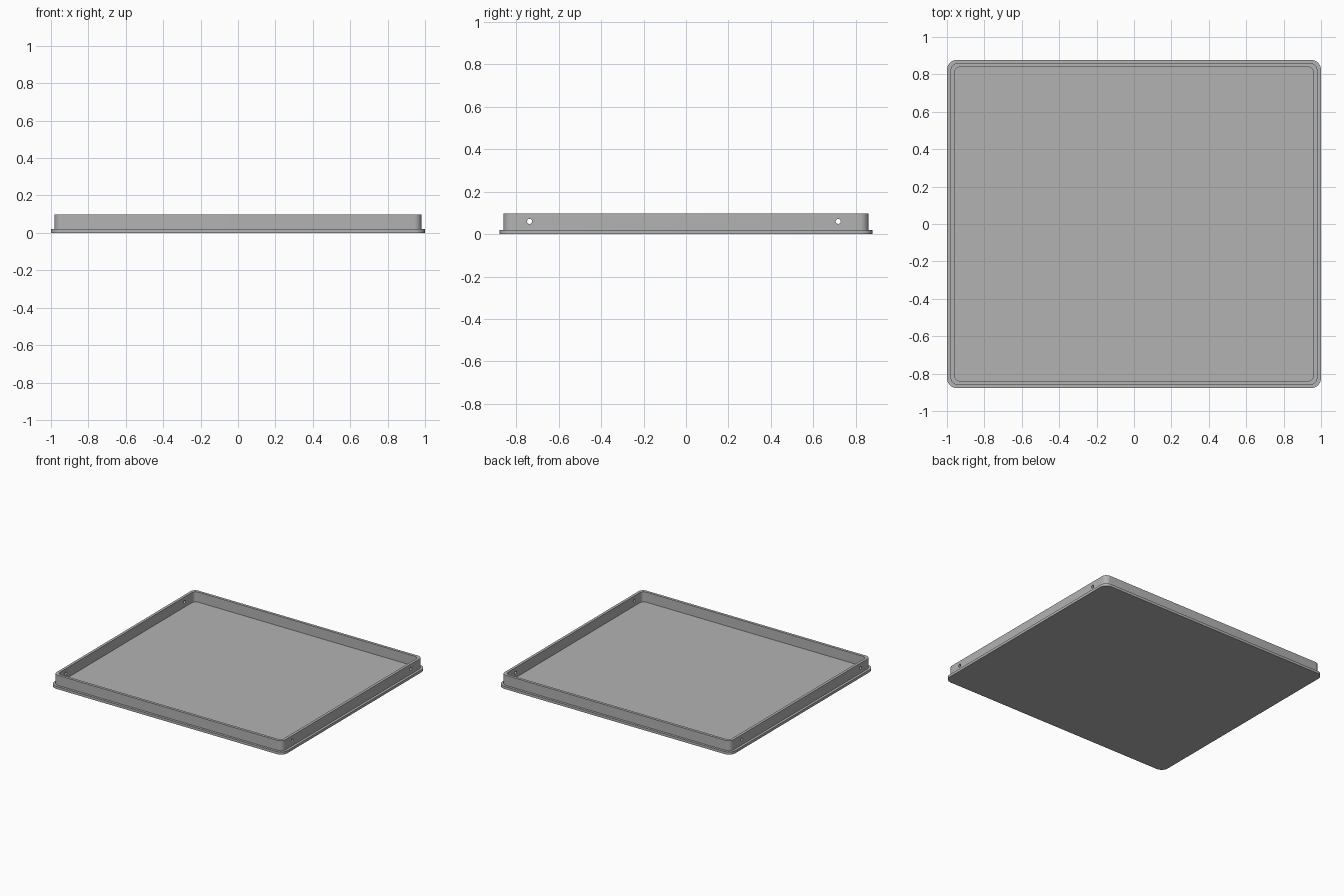
import bpy
import bmesh
from math import cos, sin, pi, radians

cube = bpy.data.objects.get("Cube")
if cube:
    bpy.data.objects.remove(cube, do_unlink=True)

grey = bpy.data.materials.new("plain grey")
grey.use_nodes = True
colour = (0.45, 0.45, 0.45, 1)
grey.diffuse_color = colour
grey.node_tree.nodes["Principled BSDF"].inputs["Base Color"].default_value = colour

CORNER_STEPS = 8


def rounded_ring(bm, hx, hy, r, z):
    """Ring of vertices around a rounded rectangle."""
    ring = []
    for i, (sx, sy) in enumerate([(1, 1), (-1, 1), (-1, -1), (1, -1)]):
        for k in range(CORNER_STEPS + 1):
            a = (i + k / CORNER_STEPS) * pi / 2
            ring.append(bm.verts.new((sx * (hx - r) + r * cos(a),
                                      sy * (hy - r) + r * sin(a), z)))
    return ring


# Tray: flanged base plate, raised rim and recessed floor, as stacked rings
profile = [
    (1.0, 0.878, 0.055, 0.0),      # underside
    (1.0, 0.878, 0.055, 0.02),     # flange top
    (0.981, 0.86, 0.04, 0.02),     # rim foot
    (0.981, 0.86, 0.04, 0.098),    # rim top, outside
    (0.96, 0.839, 0.03, 0.098),    # rim top, inside
    (0.96, 0.839, 0.03, 0.02),     # floor
]
bm = bmesh.new()
rings = [rounded_ring(bm, *p) for p in profile]
for low, high in zip(rings, rings[1:]):
    n = len(low)
    for i in range(n):
        j = (i + 1) % n
        bm.faces.new((low[i], low[j], high[j], high[i]))
bm.faces.new(rings[0][::-1])
bm.faces.new(rings[-1])
mesh = bpy.data.meshes.new("tray")
bm.to_mesh(mesh)
bm.free()
mesh.materials.append(grey)
tray = bpy.data.objects.new("tray", mesh)
bpy.context.collection.objects.link(tray)

# Screw holes through the two side walls
for y in (-0.737, 0.717):
    bpy.ops.mesh.primitive_cylinder_add(vertices=24, radius=0.012, depth=2.2,
                                        location=(0, y, 0.06),
                                        rotation=(0, pi / 2, 0))
    cutter = bpy.context.object
    cutter.name = "hole_cutter"
    cutter.hide_render = True
    cutter.data.materials.append(grey)
    bpy.context.view_layer.objects.active = tray
    cut = tray.modifiers.new("hole", "BOOLEAN")
    cut.operation = "DIFFERENCE"
    cut.solver = "EXACT"
    cut.object = cutter
    bpy.ops.object.modifier_apply(modifier=cut.name)
    bpy.data.objects.remove(cutter, do_unlink=True)

# Smooth the rounded corners, keep the edges crisp
bpy.ops.object.select_all(action="DESELECT")
tray.select_set(True)
bpy.context.view_layer.objects.active = tray
bpy.ops.object.shade_smooth_by_angle(angle=radians(30))
